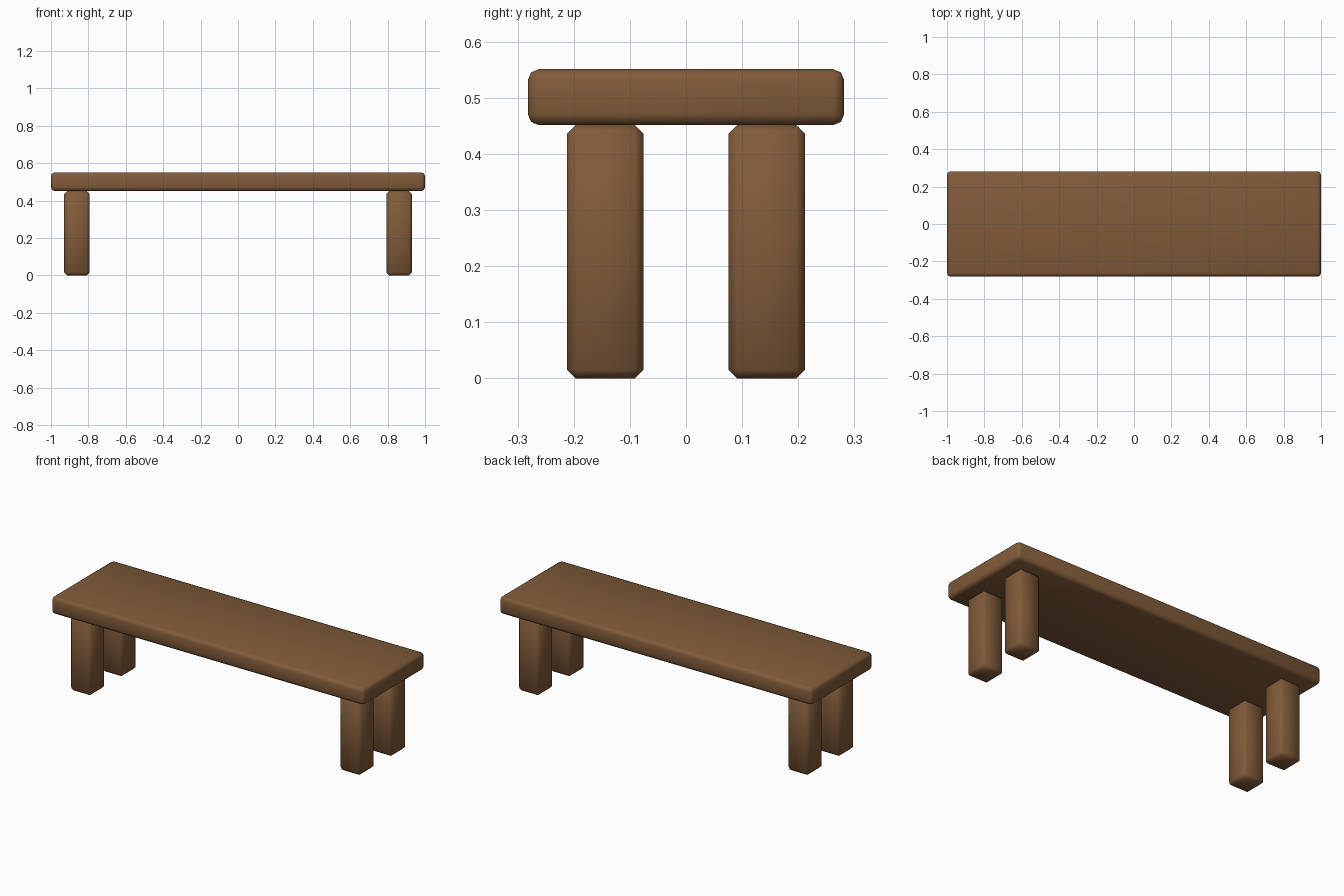
import bpy

if "Cube" in bpy.data.objects:
    bpy.data.objects.remove(bpy.data.objects["Cube"])

wood = bpy.data.materials.new("brown wood")
wood.diffuse_color = (0.22, 0.105, 0.042, 1)
wood.use_nodes = True
wood.node_tree.nodes["Principled BSDF"].inputs["Base Color"].default_value = wood.diffuse_color


def block(name, center, size, bevel, segments):
    """Smooth-shaded box with bevelled edges."""
    bpy.ops.mesh.primitive_cube_add(size=1, location=center)
    ob = bpy.context.object
    ob.name = name
    ob.scale = size
    bpy.ops.object.transform_apply(location=False, rotation=False, scale=True)
    mod = ob.modifiers.new("rounded edges", 'BEVEL')
    mod.width = bevel
    mod.segments = segments
    bpy.ops.object.shade_smooth()
    ob.data.materials.append(wood)
    return ob


# Seat plank
block("seat", (0, 0, 0.501), (2, 0.564, 0.1), 0.02, 2)

# Four square legs
for x_name, sx in (("left", -1), ("right", 1)):
    for y_name, sy in (("front", -1), ("back", 1)):
        block(f"{y_name}_{x_name}_leg", (sx * 0.862, sy * 0.144, 0.2255),
              (0.135, 0.136, 0.451), 0.015, 1)
